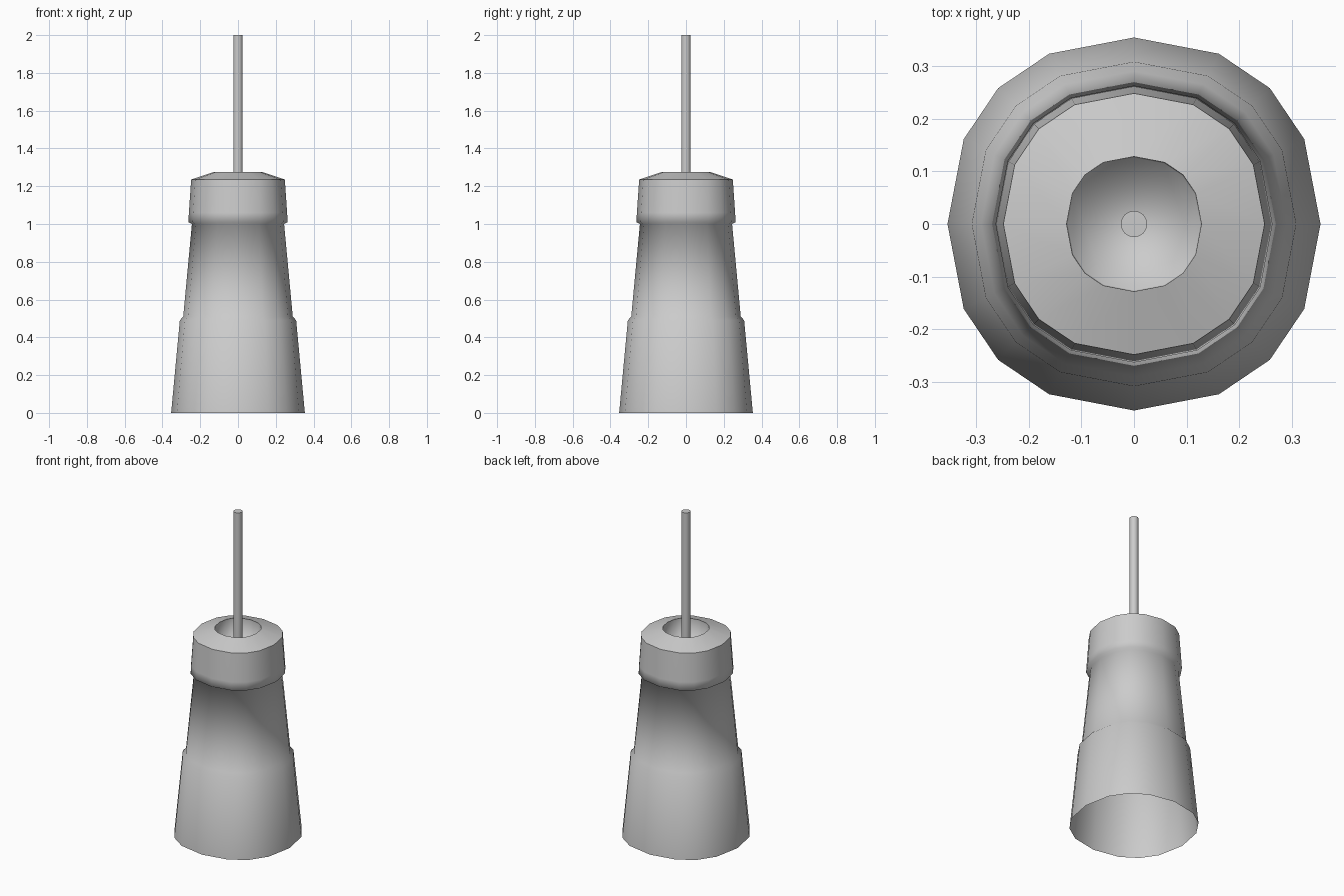
import bpy, bmesh
from math import sin, cos, radians

if "Cube" in bpy.data.objects:
    bpy.data.objects.remove(bpy.data.objects["Cube"])

# 16 slightly uneven spokes: (angle, radius factor)
SPOKES = [(q * 90 + a, k) for q in range(4)
          for a, k in ((0, 1), (26.5, 1.02), (45, 1.03), (63.5, 1.02))]


def lathe(name, profile, sharp=(), cap_last=False):
    """Sweep (radius, z) points round the spokes; rings listed in sharp stay crisp."""
    bm = bmesh.new()
    rings = [[bm.verts.new((r * k * cos(radians(a)), r * k * sin(radians(a)), z))
              for a, k in SPOKES] for r, z in profile]
    n = len(SPOKES)
    for lo, hi in zip(rings, rings[1:]):
        for i in range(n):
            j = (i + 1) % n
            bm.faces.new((lo[i], lo[j], hi[j], hi[i]))
    if cap_last:
        bm.faces.new(rings[-1])
    for f in bm.faces:
        f.smooth = True
    for s in sharp:
        for i in range(n):
            bm.edges.get((rings[s][i], rings[s][(i + 1) % n])).smooth = False
    mesh = bpy.data.meshes.new(name)
    bm.to_mesh(mesh)
    bm.free()
    obj = bpy.data.objects.new(name, mesh)
    bpy.context.collection.objects.link(obj)
    return obj


# Tapered hollow body: open base, ledge, neck, collar, bevelled top, recess
lathe("body", [
    (0.354, 0.0), (0.308, 0.49), (0.29, 0.51),
    (0.244, 1.0), (0.263, 1.01), (0.26, 1.06),
    (0.248, 1.235), (0.128, 1.275), (0.126, 1.13),
], sharp=(6, 7), cap_last=True)

# Thin upright rod rising from the recess
bpy.ops.mesh.primitive_cylinder_add(vertices=16, radius=0.025, depth=0.87,
                                    location=(0, 0, 1.565))
rod = bpy.context.object
rod.name = "rod"
bpy.ops.object.shade_smooth_by_angle(angle=radians(40))
